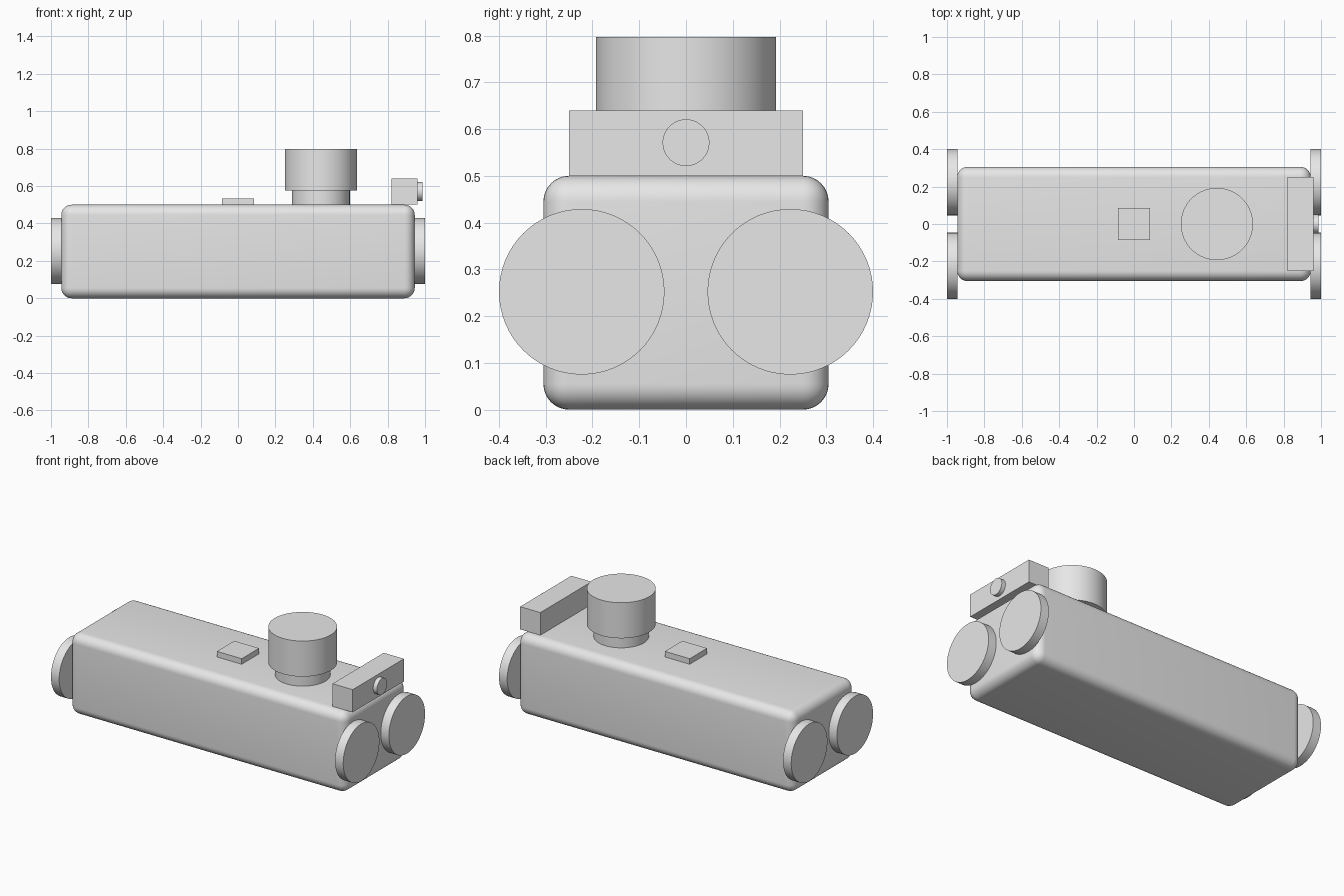
import bpy
from math import pi, radians

cube = bpy.data.objects.get("Cube")
if cube:
    bpy.data.objects.remove(cube, do_unlink=True)

# Single flat grey
GREY = (0.8, 0.8, 0.8, 1)
grey = bpy.data.materials.new("plain_grey")
grey.use_nodes = True
grey.diffuse_color = GREY
bsdf = next(n for n in grey.node_tree.nodes if n.type == "BSDF_PRINCIPLED")
bsdf.inputs["Base Color"].default_value = GREY


def finish(name):
    obj = bpy.context.object
    obj.name = name
    obj.data.name = name
    obj.data.materials.append(grey)
    return obj


def box(name, center, size):
    bpy.ops.mesh.primitive_cube_add(size=1, location=center)
    bpy.context.object.scale = size
    bpy.ops.object.transform_apply(location=False, rotation=False, scale=True)
    return finish(name)


def disc(name, center, radius, depth, along_x=False):
    bpy.ops.mesh.primitive_cylinder_add(
        vertices=64, radius=radius, depth=depth, location=center,
        rotation=(0, pi / 2 if along_x else 0, 0))
    bpy.ops.object.shade_smooth_by_angle(angle=radians(30))
    return finish(name)


# Rounded main body
body = box("body", (0, 0, 0.25), (1.89, 0.61, 0.5))
bevel = body.modifiers.new("rounded_edges", "BEVEL")
bevel.width = 0.055
bevel.segments = 8
bpy.ops.object.modifier_apply(modifier=bevel.name)
bpy.ops.object.shade_smooth_by_angle(angle=radians(30))

# Wheels, one pair on each end
for end, sx in (("left", 1), ("right", -1)):
    for side, sy in (("front", -1), ("back", 1)):
        disc(f"{end}_{side}_wheel", (sx * 0.972, sy * 0.223, 0.252),
             0.177, 0.056, along_x=True)

# Round knob on its neck
disc("knob_neck", (0.443, 0, 0.54), 0.155, 0.08)
disc("knob_cap", (0.443, 0, 0.687), 0.193, 0.22)

# Small plate on the top
box("top_plate", (0, 0, 0.517), (0.17, 0.17, 0.035))

# Cross bar with a button at the left end
box("cross_bar", (0.891, 0, 0.57), (0.138, 0.5, 0.14))
disc("bar_button", (0.972, 0, 0.571), 0.05, 0.028, along_x=True)
